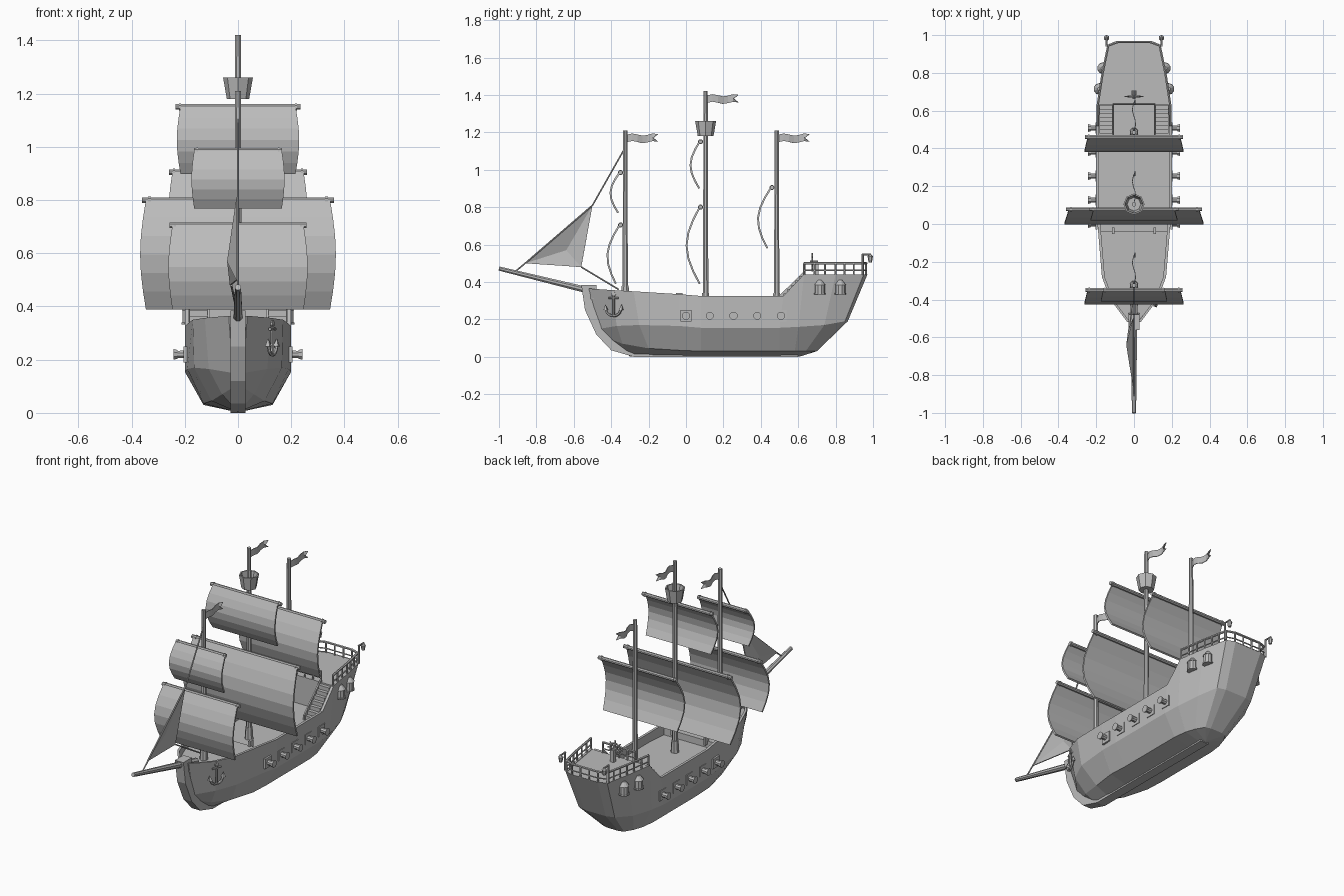
import bpy, math
from mathutils import Vector

cube = bpy.data.objects.get("Cube")
if cube:
    bpy.data.objects.remove(cube)

grey = bpy.data.materials.new("plain_grey")
grey.use_nodes = True
tone = (0.5, 0.5, 0.5, 1)
grey.diffuse_color = tone
grey.node_tree.nodes["Principled BSDF"].inputs["Base Color"].default_value = tone


def mesh(name, verts, faces):
    me = bpy.data.meshes.new(name)
    me.from_pydata([tuple(v) for v in verts], [], faces)
    me.materials.append(grey)
    ob = bpy.data.objects.new(name, me)
    bpy.context.collection.objects.link(ob)
    return ob


def rod(name, a, b, r, r2=None, n=8):
    """Tapered prism between two points."""
    a, b = Vector(a), Vector(b)
    r2 = r if r2 is None else r2
    q = (b - a).to_track_quat('Z', 'Y')
    ring = [Vector((math.cos(t), math.sin(t), 0)) for t in
            (2 * math.pi * (i + 0.5) / n for i in range(n))]
    verts = [a + q @ (v * r) for v in ring] + [b + q @ (v * r2) for v in ring]
    faces = [(i, (i + 1) % n, n + (i + 1) % n, n + i) for i in range(n)]
    faces += [tuple(reversed(range(n))), tuple(range(n, 2 * n))]
    return mesh(name, verts, faces)


def box(name, c, s):
    signs = [(x, y, z) for x in (-1, 1) for y in (-1, 1) for z in (-1, 1)]
    verts = [[c[k] + g[k] * s[k] / 2 for k in range(3)] for g in signs]
    return mesh(name, verts, [(0, 1, 3, 2), (4, 6, 7, 5), (0, 4, 5, 1),
                              (2, 3, 7, 6), (0, 2, 6, 4), (1, 5, 7, 3)])


def grid(name, rows, thick):
    """Thin sheet through rows of points."""
    w = len(rows[0])
    faces = [(j * w + i, j * w + i + 1, (j + 1) * w + i + 1, (j + 1) * w + i)
             for j in range(len(rows) - 1) for i in range(w - 1)]
    ob = mesh(name, [p for r in rows for p in r], faces)
    mod = ob.modifiers.new("thickness", 'SOLIDIFY')
    mod.thickness, mod.offset = thick, 0
    return ob


# Hull: each station has a gunwale, an upper chine, a lower chine and a deck height
FORE, MAIN, QUARTER = 0.31, 0.27, 0.437
stations = [
    ((.035, -.52, .365), (.02, -.46, .15), (.012, -.42, .10), FORE),
    ((.125, -.40, .357), (.11, -.37, .165), (.06, -.34, .07), FORE),
    ((.17, -.28, .35), (.165, -.25, .17), (.10, -.20, .045), FORE),
    ((.19, -.04, .335), (.19, -.04, .165), (.13, -.04, .035), FORE),
    ((.19, -.039, .335), (.19, -.039, .165), (.13, -.039, .035), MAIN),
    ((.2, .08, .325), (.2, .08, .155), (.13, .08, .03), MAIN),
    ((.2, .52, .325), (.2, .5, .155), (.13, .5, .03), MAIN),
    ((.198, .63, .44), (.19, .6, .16), (.12, .58, .03), MAIN),
    ((.198, .631, .44), (.19, .601, .16), (.12, .581, .03), QUARTER),
    ((.172, .8, .44), (.165, .74, .17), (.10, .64, .03), QUARTER),
    ((.14, .95, .44), (.12, .85, .19), (.07, .69, .03), QUARTER),
    ((.09, .97, .44), (.07, .865, .19), (.04, .70, .03), QUARTER)]
verts, faces, n = [], [], 11
for top, mid, low, deck in stations:
    keel = (0, min(max(low[1], -.3), .61), .002)
    inset = top[0] - .015
    half = [(inset, top[1], deck), (inset, top[1], top[2]), top, mid, low]
    verts += [(-x, y, z) for x, y, z in half] + [keel] + half[::-1]
for j in range(len(stations) - 1):
    for i in range(n):
        k = (i + 1) % n
        faces.append((j * n + i, (j + 1) * n + i, (j + 1) * n + k, j * n + k))
for s in (0, (len(stations) - 1) * n):
    for i in range(4):
        faces.append((s + i, s + i + 1, s + 9 - i, s + 10 - i))
    faces.append((s + 4, s + 5, s + 6))
mesh("hull", verts, faces)

# Stem and keel timber at the bow
prof = [(-.56, .385), (-.54, .25), (-.48, .12), (-.4, .035), (-.28, 0), (.6, 0),
        (.6, .02), (-.2, .02), (-.4, .12), (-.46, .2), (-.48, .385)]
m = len(prof)
mesh("stem", [(x, y, z) for x in (-.028, .028) for y, z in prof],
     [tuple(range(m)), tuple(reversed(range(m, 2 * m)))] +
     [(i, m + i, m + (i + 1) % m, (i + 1) % m) for i in range(m)])
rod("bowsprit", (0, -1, .472), (0, -.4, .325), .012, .02)

for s in (-1, 1):
    # Cannons with their ports
    for i in range(5):
        y = i * .127
        box("gun_port", (s * .198, y, .22), (.012, .06, .06))
        rod("cannon_barrel", (s * .18, y, .22), (s * .23, y, .22), .017, .014)
        rod("cannon_muzzle", (s * .228, y, .22), (s * .243, y, .22), .018, .022)
    # Bay windows on the stern quarters
    for x, y in ((.183, .715), (.164, .825)):
        rod("bay_window", (s * x, y, .34), (s * x, y, .385), .027, n=10)
        rod("window_roof", (s * x, y, .385), (s * x, y, .41), .03, .01, 10)
        rod("window_sill", (s * x, y, .332), (s * x, y, .34), .031, n=10)
    # Stairs to the quarterdeck
    for i in range(7):
        z = MAIN + (i + 1) * .023
        box("stair_step", (s * .148, .49 + i * .021, (z + MAIN) / 2),
            (.07, .021, z - MAIN))
    mesh("stair_side", [(s * x, y, z) for x in (.106, .114) for y, z in
                        ((.47, .27), (.47, .3), (.63, .455), (.63, .27))],
         [(0, 1, 2, 3), (7, 6, 5, 4), (0, 4, 5, 1), (1, 5, 6, 2), (2, 6, 7, 3)])
    # Stern lanterns on brackets
    rod("lantern_post", (s * .145, .945, .44), (s * .145, .945, .55), .006)
    rod("lantern_arm", (s * .145, .94, .547), (s * .145, .99, .547), .005)
    rod("lantern", (s * .145, .985, .505), (s * .145, .985, .535), .009, .014, 6)
    rod("lantern_cap", (s * .145, .985, .535), (s * .145, .985, .548), .016, .005, 6)
    # Ladder posts at the foredeck break
    box("foredeck_post", (s * .11, -.035, .315), (.012, .035, .05))


# Quarterdeck railing
def railing(path):
    for a, b in zip(path, path[1:]):
        a, b = Vector((*a, 0)), Vector((*b, 0))
        for z, r in ((.5, .007), (.462, .004)):
            up = Vector((0, 0, z))
            rod("rail", a + up, b + up, r, n=6)
        count = max(1, round((b - a).length / .05))
        for i in range(count + 1):
            p = a.lerp(b, i / count)
            rod("rail_post", (p.x, p.y, .435), (p.x, p.y, .5), .005, n=6)


side = [(.192, .63), (.166, .8), (.136, .945), (.087, .963)]
railing(side + [(-x, y) for x, y in side[::-1]])
railing([(-.11, .635), (.11, .635)])

# Steering wheel
hub = Vector((0, .675, .505))
box("wheel_stand", (0, .695, .47), (.025, .025, .075))
rod("wheel_hub", hub + Vector((0, -.012, 0)), hub + Vector((0, .03, 0)), .01)
bpy.ops.mesh.primitive_torus_add(location=hub, rotation=(math.pi / 2, 0, 0), major_radius=.033,
                                 minor_radius=.005, major_segments=16, minor_segments=6)
bpy.context.object.name = "wheel_rim"
bpy.context.object.data.materials.append(grey)
for i in range(4):
    d = Vector((math.cos(i * math.pi / 4), 0, math.sin(i * math.pi / 4))) * .05
    rod("wheel_spoke", hub - d, hub + d, .004, n=6)

# Masts with collars and swallow-tailed flags
for name, y, top, base in (("fore", -.325, 1.21, FORE), ("main", .105, 1.42, MAIN),
                           ("mizzen", .485, 1.21, MAIN)):
    rod(name + "_mast", (0, y, base), (0, y, top), .016, .012)
    rod(name + "_collar", (0, y, base), (0, y, base + .07), .024, .02)
    rows = []
    for i in range(7):
        t, zc = i / 6, top - .042
        wave = .009 * math.sin(t * 7)
        lift = .006 * math.sin(t * 9)
        tail = -.025 if i == 6 else 0
        rows.append([(wave, y + .01 + .165 * t + tail * k, zc + lift + h)
                     for h, k in ((-.02, 0), (0, 1), (.02, 0))])
    grid(name + "_flag", rows, .004)

# Lookout basket: open cup
ring = [(math.cos(i * math.pi / 4), math.sin(i * math.pi / 4)) for i in range(8)]
levels = ((.042, 1.18), (.056, 1.26), (.048, 1.26), (.036, 1.19))
cup = [(r * c, .105 + r * s, z) for r, z in levels for c, s in ring]
mesh("lookout_basket", cup,
     [(j * 8 + i, j * 8 + (i + 1) % 8, j * 8 + 8 + (i + 1) % 8, j * 8 + 8 + i)
      for j in range(3) for i in range(8)] + [tuple(range(7, -1, -1)), tuple(range(24, 32))])


# Square sails billowing forward under their yards
def sail(name, y, ztop, zbot, wide, yard, depth, foot):
    rows = []
    for i in range(7):
        t = i / 6
        belly = math.sin(math.pi * t)
        w = wide * (.94 + .06 * belly)
        yy = y - .005 - depth * belly - foot * t
        rows.append([(-w, yy, ztop + (zbot - ztop) * t), (w, yy, ztop + (zbot - ztop) * t)])
    grid(name + "_sail", rows, .01)
    rod(name + "_yard", (-yard, y, ztop), (yard, y, ztop), .011)
    for s in (-1, 1):
        rod(name + "_yard_end", (s * yard * .91, y, ztop), (s * yard * .94, y, ztop), .014)


sail("fore_upper", -.35, .985, .77, .175, .165, .045, .008)
sail("fore_lower", -.35, .705, .39, .262, .257, .055, .02)
sail("main_upper", .078, 1.15, .9, .23, .235, .048, .002)
sail("main_lower", .078, .8, .39, .368, .36, .07, 0)
sail("mizzen", .46, .905, .58, .262, .26, .06, .02)

# Triangular head sail and its ropes
tack, clew, head = (0, -.86, .5), (-.025, -.56, .48), (0, -.5, .81)
mid = (-.035, -.64, .57)
jib = mesh("head_sail", [tack, clew, head, mid], [(0, 1, 3), (1, 2, 3), (2, 0, 3)])
jib.modifiers.new("thickness", 'SOLIDIFY').thickness = .006
for a, b in ((head, (0, -.33, 1.11)), (tack, (0, -.92, .45)), (clew, (0, -.36, .36)),
             (tack, head)):
    rod("rope", a, b, .004, n=6)

# Anchor on the left bow
along = Vector((.045, .12, 0)).normalized()
out = Vector((along.y, -along.x, 0))


def spot(u, z):
    return Vector((.122, -.385, 0)) + along * u + out * .008 + Vector((0, 0, z))


rod("anchor_shank", spot(0, .215), spot(0, .33), .007, n=6)
rod("anchor_stock", spot(-.028, .315), spot(.028, .315), .006, n=6)
rod("anchor_ring", spot(0, .335) - out * .004, spot(0, .335) + out * .004, .013)
arc = [spot(.045 * math.sin(a), .262 - .045 * math.cos(a))
       for a in (math.radians(-80 + 32 * i) for i in range(6))]
for a, b in zip(arc, arc[1:]):
    rod("anchor_arm", a, b, .007, n=6)
for s in (-1, 1):
    rod("anchor_fluke", spot(s * .044, .25), spot(s * .046, .28), .014, .001, 4)
